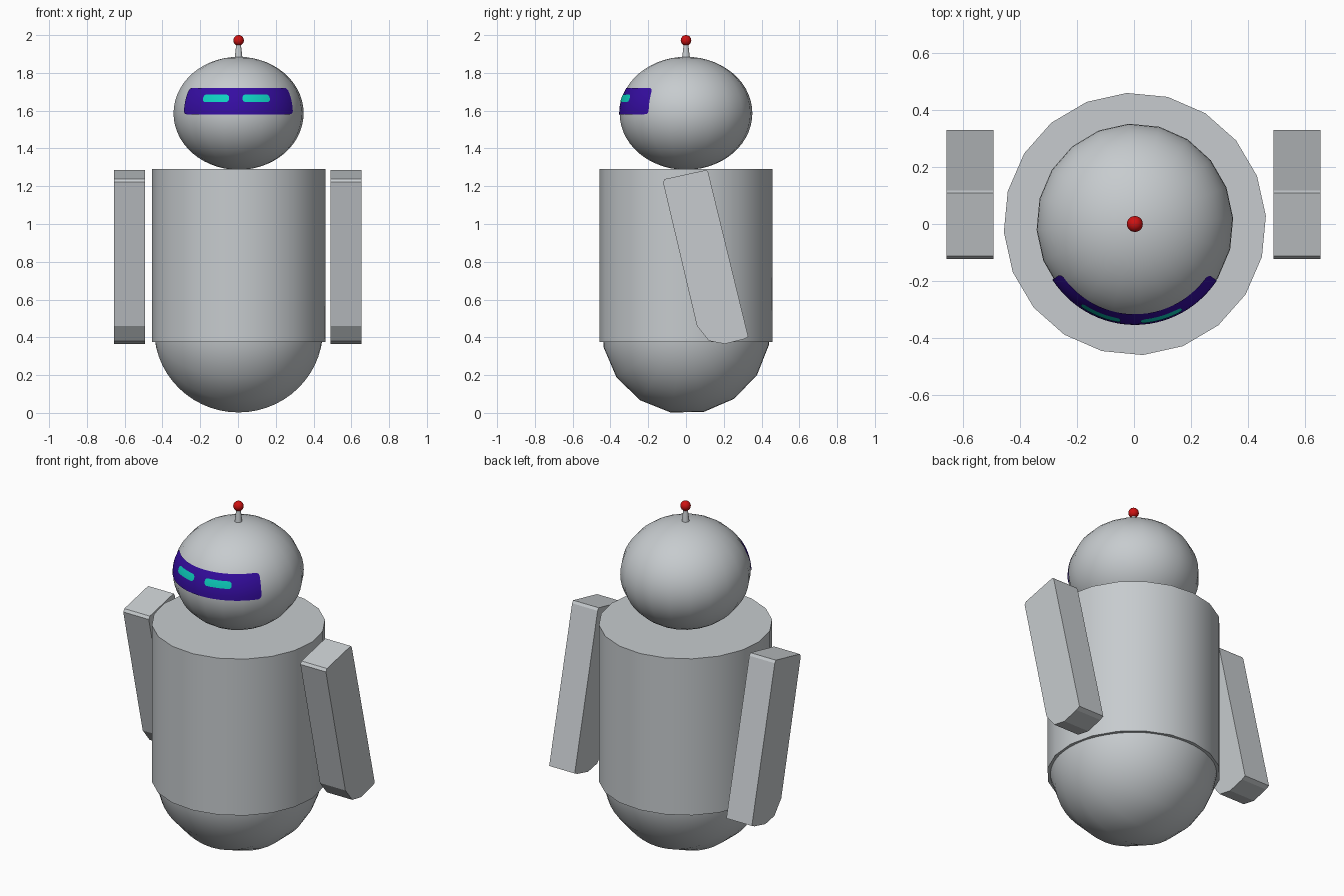
import bpy
import bmesh
from math import radians, sin, cos, sqrt
from mathutils import Matrix

cube = bpy.data.objects.get("Cube")
if cube:
    bpy.data.objects.remove(cube, do_unlink=True)


def material(name, rgb):
    mat = bpy.data.materials.new(name)
    mat.use_nodes = True
    mat.diffuse_color = (*rgb, 1)
    mat.node_tree.nodes["Principled BSDF"].inputs["Base Color"].default_value = (*rgb, 1)
    return mat


grey = material("light grey", (0.57, 0.60, 0.62))
indigo = material("deep indigo", (0.036, 0.004, 0.36))
teal = material("bright teal", (0.004, 0.64, 0.53))
red = material("red", (0.62, 0.006, 0.006))


def finish(name, bm, mat, smooth=True):
    mesh = bpy.data.meshes.new(name)
    bm.to_mesh(mesh)
    bm.free()
    mesh.materials.append(mat)
    obj = bpy.data.objects.new(name, mesh)
    bpy.context.collection.objects.link(obj)
    if smooth:
        bpy.ops.object.select_all(action='DESELECT')
        obj.select_set(True)
        bpy.context.view_layer.objects.active = obj
        bpy.ops.object.shade_smooth_by_angle(angle=radians(35))
    return obj


def place(loc, scale=(1, 1, 1), turn=Matrix()):
    return Matrix.Translation(loc) @ turn @ Matrix.Diagonal((*scale, 1))


def ball(name, mat, matrix, segments, rings):
    bm = bmesh.new()
    bmesh.ops.create_uvsphere(bm, u_segments=segments, v_segments=rings, radius=1, matrix=matrix)
    return finish(name, bm, mat)


def tube(name, mat, r_low, r_high, z_low, z_high, sides, spin=0):
    bm = bmesh.new()
    bmesh.ops.create_cone(bm, cap_ends=True, segments=sides, radius1=r_low, radius2=r_high,
                          depth=z_high - z_low,
                          matrix=place((0.003, 0, (z_low + z_high) / 2),
                                       turn=Matrix.Rotation(radians(spin), 4, 'Z')))
    return finish(name, bm, mat)


# Body barrel and rounded base
tube("body", grey, 0.46, 0.46, 0.375, 1.29, 20, 3.5)
base_turn = Matrix.Rotation(radians(12), 4, 'X') @ Matrix.Rotation(radians(90), 4, 'Y')
ball("rounded_base", grey, place((0.003, 0, 0.442), (0.447,) * 3, base_turn), 16, 28)

# Flattened head
HEAD_X, HEAD_Z = 0.003, 1.586
RX, RY, RZ = 0.345, 0.352, 0.299
ball("head", grey, place((HEAD_X, 0, HEAD_Z), (RX, RY, RZ),
                         Matrix.Rotation(radians(3.5), 4, 'Z')), 20, 28)

# Antenna
tube("antenna_rod", grey, 0.022, 0.011, 1.87, 1.96, 16)
ball("antenna_tip", red, place((0.003, 0, 1.972), (0.028,) * 3), 20, 14)


def face_plate(name, mat, left, right, low, high, corner, swell, columns=40, rows=6):
    """Round-cornered sheet wrapped on the head between two angles (degrees)."""
    bm = bmesh.new()
    grid = []
    mid, half = (low + high) / 2, (high - low) / 2
    for i in range(columns + 1):
        # columns crowd towards the two ends to draw the round corners
        t = (1 - cos(radians(180 * i / columns))) / 2
        angle = radians(left + (right - left) * t)
        edge = min(t, 1 - t) * radians(right - left) * RX
        inset = max(corner - edge, 0)
        tall = half - corner + sqrt(max(corner ** 2 - inset ** 2, 0)) + 0.001
        column = []
        for j in range(rows + 1):
            z = mid + tall * (2 * j / rows - 1)
            wide = swell * sqrt(1 - ((z - HEAD_Z) / RZ) ** 2)
            column.append(bm.verts.new((HEAD_X + RX * wide * sin(angle),
                                        -RY * wide * cos(angle), z)))
        grid.append(column)
    for a, b in zip(grid, grid[1:]):
        for j in range(rows):
            bm.faces.new((a[j], b[j], b[j + 1], a[j + 1]))
    return finish(name, bm, mat)


# Visor and the two glowing eyes
face_plate("visor", indigo, -56.5, 56, 1.582, 1.719, 0.02, 1.005)
face_plate("right_eye", teal, -34, -8.5, 1.647, 1.684, 0.017, 1.011)
face_plate("left_eye", teal, 3.5, 29.5, 1.647, 1.684, 0.017, 1.011)

# Swept-back arms: one side profile (y, z) extruded on each side
arm_profile = [(-0.122, 1.222), (-0.112, 1.238), (0.108, 1.286), (0.118, 1.272),
               (0.33, 0.402), (0.305, 0.39), (0.206, 0.365), (0.122, 0.381), (0.058, 0.46)]
for name, x in (("left_arm", 0.489), ("right_arm", -0.657)):
    bm = bmesh.new()
    side = bm.faces.new([bm.verts.new((x, y, z)) for y, z in arm_profile])
    grown = bmesh.ops.extrude_face_region(bm, geom=[side])["geom"]
    bmesh.ops.translate(bm, vec=(0.165, 0, 0),
                        verts=[v for v in grown if isinstance(v, bmesh.types.BMVert)])
    bmesh.ops.recalc_face_normals(bm, faces=bm.faces[:])
    finish(name, bm, grey, smooth=False)
